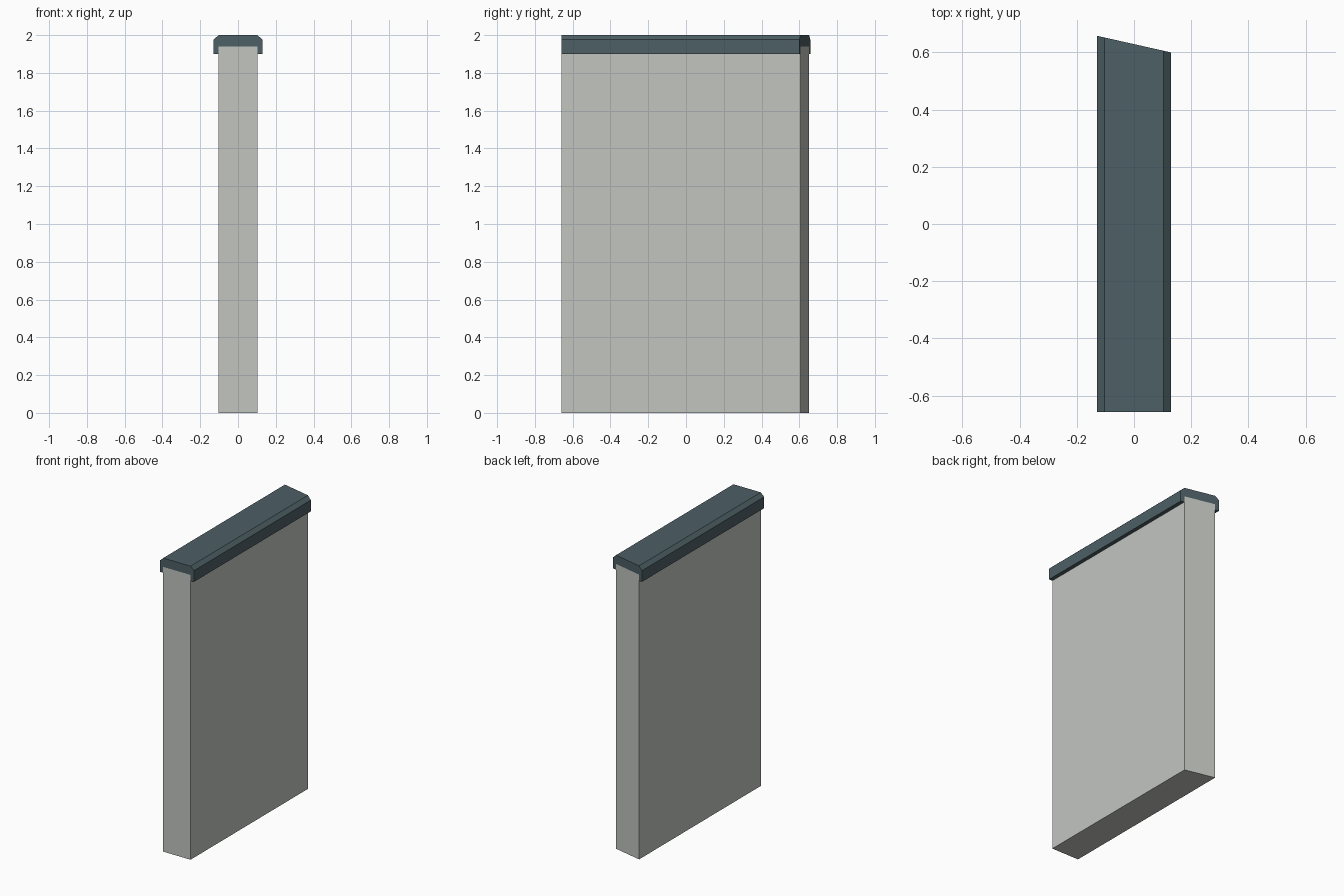
import bpy
import bmesh

if "Cube" in bpy.data.objects:
    bpy.data.objects.remove(bpy.data.objects["Cube"])

FRONT_Y = -0.658


def back_y(x):
    # The back end is cut at a slight mitre
    return 0.629 - 0.029 * x / 0.129


def extruded_part(name, profile, color):
    """Run an x-z profile from the flat front end to the mitred back end."""
    bm = bmesh.new()
    front = [bm.verts.new((x, FRONT_Y, z)) for x, z in profile]
    back = [bm.verts.new((x, back_y(x), z)) for x, z in profile]
    bm.faces.new(front)
    bm.faces.new(back[::-1])
    for i in range(len(profile)):
        j = (i + 1) % len(profile)
        bm.faces.new((front[j], front[i], back[i], back[j]))
    bmesh.ops.recalc_face_normals(bm, faces=bm.faces[:])
    mesh = bpy.data.meshes.new(name)
    bm.to_mesh(mesh)
    bm.free()
    mat = bpy.data.materials.new(name + "_color")
    mat.diffuse_color = color
    mat.use_nodes = True
    mat.node_tree.nodes["Principled BSDF"].inputs["Base Color"].default_value = mat.diffuse_color
    mesh.materials.append(mat)
    obj = bpy.data.objects.new(name, mesh)
    bpy.context.collection.objects.link(obj)
    return obj


# Wall slab
W, TOP = 0.103, 1.94
extruded_part("wall_panel", [(-W, 0), (W, 0), (W, TOP), (-W, TOP)],
              (0.54, 0.56, 0.53, 1))

# Chamfered coping, hollow underneath so it hooks over the wall top
half = [(W, TOP), (W, 1.90), (0.129, 1.90), (0.129, 1.976), (W, 2.0)]
extruded_part("wall_coping", half + [(-x, z) for x, z in reversed(half)],
              (0.075, 0.115, 0.13, 1))
